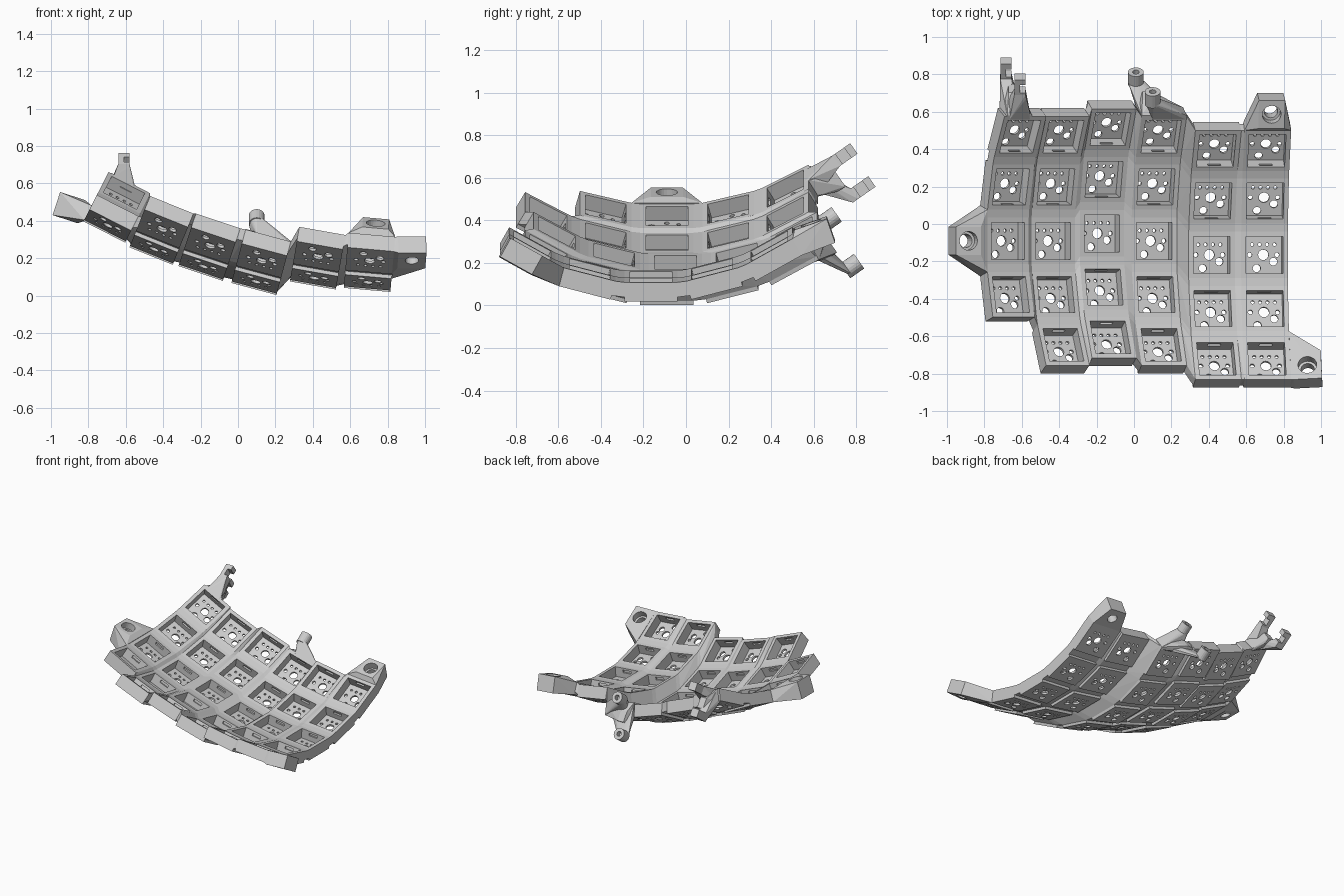
import bpy, bmesh, math
from mathutils import Matrix, Vector

if "Cube" in bpy.data.objects:
    bpy.data.objects.remove(bpy.data.objects["Cube"])

grey = bpy.data.materials.new("light_grey")
grey.use_nodes = True
grey.diffuse_color = (0.6, 0.6, 0.6, 1)
grey.node_tree.nodes["Principled BSDF"].inputs["Base Color"].default_value = (0.6, 0.6, 0.6, 1)

HALF, THICK, FLOOR, RADIUS, STEP = 0.125, 0.09, 0.015, 1.23, 14.6

# Columns: x, y, z of the middle socket's underside, sideways tilt, front-most row
columns = [(-0.715, -0.09, 0.34, 27, -1), (-0.465, -0.09, 0.211, 22, -2),
           (-0.2, -0.05, 0.118, 18.5, -2), (0.085, -0.09, 0.035, 15, -2),
           (0.4, -0.165, 0.054, 10, -2), (0.69, -0.165, 0.03, 5, -2)]


def frame(c, r):
    x, y, z, tilt, _ = columns[c]
    return (Matrix.Translation((x, y, z)) @ Matrix.Rotation(math.radians(tilt), 4, 'Y')
            @ Matrix.Translation((0, 0, RADIUS)) @ Matrix.Rotation(math.radians(STEP * r), 4, 'X')
            @ Matrix.Translation((0, 0, -RADIUS)))


cells = {(c, r): frame(c, r) for c in range(6) for r in range(columns[c][4], 3)}


def add_object(name, mesh):
    ob = bpy.data.objects.new(name, mesh)
    bpy.context.collection.objects.link(ob)
    if not mesh.materials:
        mesh.materials.append(grey)
    return ob


def finish(name, bm):
    bmesh.ops.recalc_face_normals(bm, faces=bm.faces)
    mesh = bpy.data.meshes.new(name)
    bm.to_mesh(mesh)
    bm.free()
    return add_object(name, mesh)


def add_box(bm, centre, size):
    m = Matrix.Translation(centre) @ Matrix.Diagonal((*size, 1))
    bmesh.ops.create_cube(bm, size=1, matrix=m)


def add_cylinder(bm, matrix, radius, depth, sides=20):
    bmesh.ops.create_cone(bm, cap_ends=True, segments=sides, radius1=radius,
                          radius2=radius, depth=depth, matrix=matrix)


def add_hull(bm, points):
    verts = [bm.verts.new(p) for p in points]
    res = bmesh.ops.convex_hull(bm, input=verts)
    junk = set(res["geom_interior"] + res["geom_unused"])
    bmesh.ops.delete(bm, geom=[v for v in junk if isinstance(v, bmesh.types.BMVert)], context='VERTS')


def hull_object(name, points):
    bm = bmesh.new()
    add_hull(bm, points)
    return finish(name, bm)


def carve(ob, bm):
    """Subtract the cutter geometry in bm from ob."""
    cutter = finish("cutter", bm)
    cutter.hide_render = True
    mod = ob.modifiers.new("cut", 'BOOLEAN')
    mod.operation, mod.solver, mod.use_self, mod.object = 'DIFFERENCE', 'EXACT', True, cutter
    deps = bpy.context.evaluated_depsgraph_get()
    mesh = bpy.data.meshes.new_from_object(ob.evaluated_get(deps))
    ob.modifiers.clear()
    ob.data = mesh
    bpy.data.objects.remove(cutter)


def post(c, r, sx, sy, low=0.02):
    """Top and bottom points of one socket corner."""
    return [cells[c, r] @ Vector((sx * HALF, sy * HALF, z)) for z in (low, THICK)]


def block(m, centre, size):
    return [m @ Vector([centre[i] + s[i] * size[i] / 2 for i in range(3)])
            for s in [(a, b, c) for a in (-1, 1) for b in (-1, 1) for c in (-1, 1)]]


# Key socket: open box with a pierced floor and clip notches
bm = bmesh.new()
add_box(bm, (0, 0, THICK / 2), (2 * HALF, 2 * HALF, THICK))
socket = finish("key_socket", bm)
bm = bmesh.new()
add_box(bm, (0, 0, FLOOR + 0.1), (0.198, 0.198, 0.2))
carve(socket, bm)
bm = bmesh.new()
holes = [(0, 0, 0.028), (0.054, -0.036, 0.021), (-0.036, -0.072, 0.021),
         (-0.073, 0, 0.012), (0.073, 0, 0.012)]
holes += [(-0.06 + 0.04 * i, 0.055, 0.009) for i in range(4)]
for x, y, rad in holes:
    add_cylinder(bm, Matrix.Translation((x, y, FLOOR / 2)), rad, 0.06, 16)
for s in (-1, 1):
    add_box(bm, (0, s * 0.1, 0.065), (0.07, 0.022, 0.02))
carve(socket, bm)
shared = socket.data
bpy.data.objects.remove(socket)
for (c, r), m in cells.items():
    add_object(f"key_socket_{c + 1}_{r + 3}", shared).matrix_world = m

# Webbing between the sockets
bm = bmesh.new()
for c, r in cells:
    if (c, r + 1) in cells:
        add_hull(bm, [p for s in (-1, 1) for p in post(c, r, s, 1) + post(c, r + 1, s, -1)])
    if (c + 1, r) in cells:
        add_hull(bm, [p for s in (-1, 1) for p in post(c, r, 1, s) + post(c + 1, r, -1, s)])
for c in range(5):
    for r in range(-2, 2):
        corner = [(c, r, 1, 1), (c, r + 1, 1, -1), (c + 1, r, -1, 1), (c + 1, r + 1, -1, -1)]
        add_hull(bm, [p for k in corner if k[:2] in cells for p in post(*k)])
finish("webbing", bm)


# Screw mounts: tapered blocks with a bored hole, joined to socket corners
def screw_mount(name, c, r, centre, size, turn, axis, corners):
    m = cells[c, r] @ Matrix.Translation(centre) @ Matrix.Rotation(math.radians(turn), 4, axis)
    ob = hull_object(name, block(m, (0, 0, 0), size) + [p for k in corners for p in post(*k, 0)])
    for rad, z, depth in ((0.036, 0, 0.4), (0.05, size[2] / 2, 0.1)):
        bm = bmesh.new()
        add_cylinder(bm, m @ Matrix.Translation((0, 0, z)), rad, depth, 24)
        carve(ob, bm)


screw_mount("left_screw_mount", 0, 0, (-0.228, 0, 0.03), (0.14, 0.15, 0.13), -9, 'Y',
            [(0, 0, -1, -1), (0, 0, -1, 1), (0, 1, -1, -1), (0, -1, -1, 1)])
screw_mount("right_screw_mount", 5, -2, (0.22, -0.042, 0.05), (0.15, 0.17, 0.1), -6, 'Y',
            [(5, -2, 1, -1), (5, -2, 1, 1), (5, -1, 1, -1)])
screw_mount("back_screw_mount", 5, 2, (0.015, 0.22, 0.045), (0.14, 0.16, 0.12), -10, 'X',
            [(5, 2, -1, 1), (5, 2, 1, 1)])

# Aim of the bosses and prongs: back and up
aim = Matrix.Rotation(math.radians(-55), 4, 'X')


def arm_points(c, lo, hi):
    m = cells[c, 2]
    return [m @ Vector((x, HALF + y, z)) for x in (lo, hi) for y in (-0.02, 0.005) for z in (0, THICK)]


# Gussets that carry each pair of arms
for name, c, span, mid in (("boss_gusset", 3, (-0.125, 0.125), (0.07, 0.67, 0.27)),
                           ("prong_gusset", 0, (-0.11, 0.04), (-0.645, 0.71, 0.58))):
    hull_object(name, arm_points(c, *span) + block(Matrix.Translation(mid) @ aim, (0, 0, 0), (0.05, 0.08, 0.04)))

# Two hollow bosses behind the fourth column
for name, tip, span in (("lower_boss", (0.01, 0.78, 0.185), (-0.125, 0.06)),
                        ("upper_boss", (0.1, 0.675, 0.405), (-0.06, 0.125))):
    m = Matrix.Translation(tip) @ aim
    ring = [m @ Vector((0.042 * math.cos(a), 0.042 * math.sin(a), -0.025))
            for a in [i * math.tau / 20 for i in range(20)]]
    hull_object(name + "_arm", arm_points(3, *span) + ring)
    bm = bmesh.new()
    add_cylinder(bm, m, 0.042, 0.08)
    boss = finish(name, bm)
    bm = bmesh.new()
    add_cylinder(bm, m @ Matrix.Translation((0, 0, 0.04)), 0.018, 0.08, 16)
    carve(boss, bm)

# Two notched prongs behind the first column
for name, tip, span in (("lower_prong", (-0.685, 0.82, 0.545), (-0.11, -0.02)),
                        ("upper_prong", (-0.61, 0.735, 0.7), (-0.09, 0.03))):
    m = Matrix.Translation(tip) @ aim
    hull_object(name + "_arm", arm_points(0, *span) + block(m, (0, 0, -0.05), (0.06, 0.06, 0.03)))
    prong = hull_object(name, block(m, (0, 0, 0), (0.06, 0.06, 0.13)))
    bm = bmesh.new()
    add_hull(bm, block(m, (0.03, 0, 0.005), (0.06, 0.1, 0.05)))
    carve(prong, bm)
